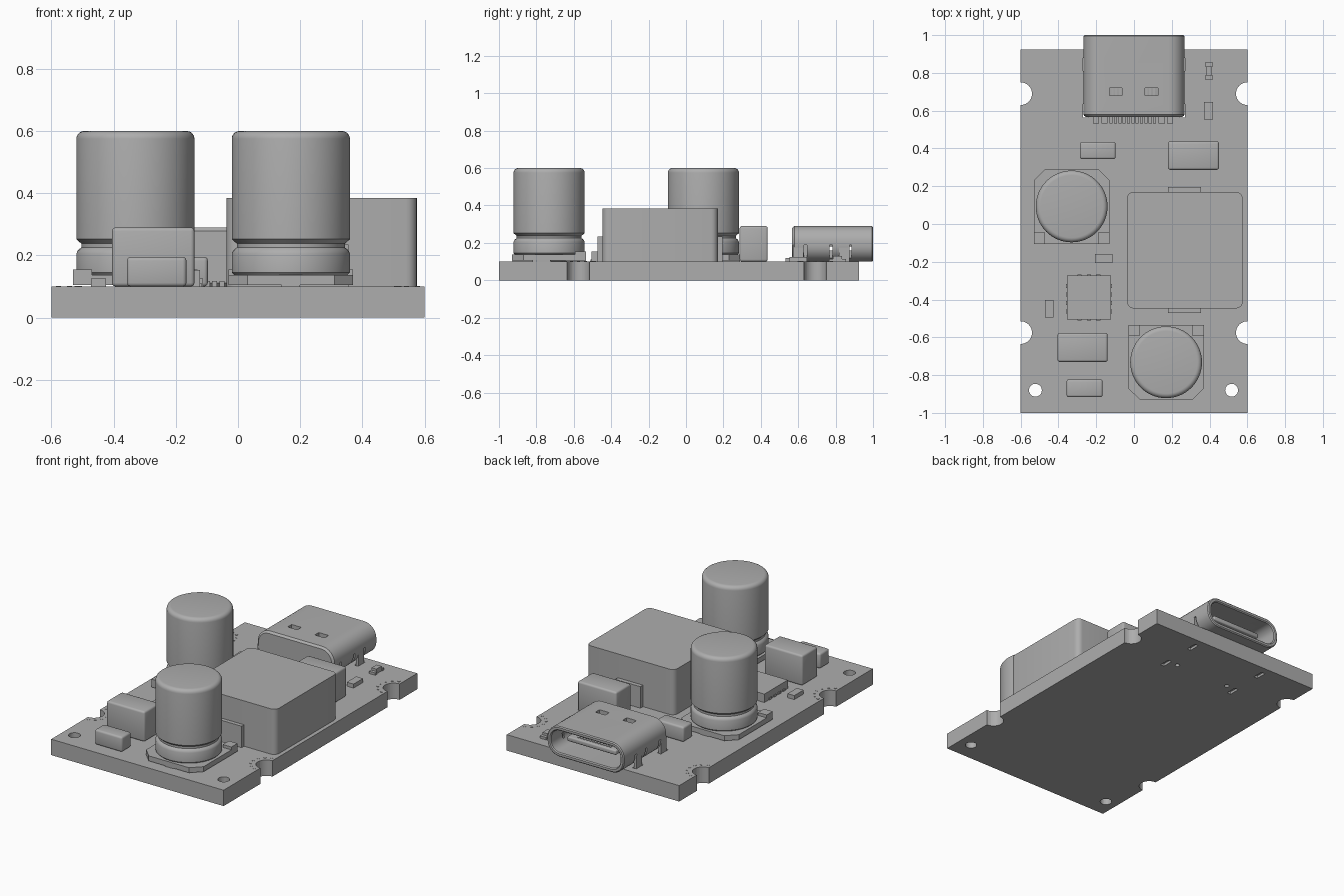
import bpy, bmesh, math
from mathutils import Matrix, Vector

cube = bpy.data.objects.get("Cube")
if cube:
    bpy.data.objects.remove(cube, do_unlink=True)

grey = bpy.data.materials.new("plain grey")
grey.use_nodes = True
COLOUR = (0.42, 0.42, 0.42, 1)
grey.diffuse_color = COLOUR
grey.node_tree.nodes["Principled BSDF"].inputs["Base Color"].default_value = COLOUR


def finish(bm, name, smooth=True):
    bmesh.ops.recalc_face_normals(bm, faces=bm.faces)
    mesh = bpy.data.meshes.new(name)
    bm.to_mesh(mesh)
    bm.free()
    mesh.materials.append(grey)
    obj = bpy.data.objects.new(name, mesh)
    bpy.context.collection.objects.link(obj)
    if smooth:
        shade(obj)
    return obj


def shade(obj):
    bpy.ops.object.select_all(action='DESELECT')
    obj.select_set(True)
    bpy.context.view_layer.objects.active = obj
    bpy.ops.object.shade_smooth_by_angle(angle=math.radians(35))


def add_box(bm, x0, x1, y0, y1, z0, z1):
    centre = Vector((x0 + x1, y0 + y1, z0 + z1)) / 2
    size = Matrix.Diagonal((x1 - x0, y1 - y0, z1 - z0, 1))
    return bmesh.ops.create_cube(bm, size=1, matrix=Matrix.Translation(centre) @ size)["verts"]


def add_disc(bm, x, y, r, z0, z1, sides=32):
    bmesh.ops.create_cone(bm, cap_ends=True, segments=sides, radius1=r, radius2=r,
                          depth=z1 - z0, matrix=Matrix.Translation((x, y, (z0 + z1) / 2)))


def box(name, *bounds, bevel=0.0, upright_only=False, segments=3):
    bm = bmesh.new()
    add_box(bm, *bounds)
    if bevel:
        edges = [e for e in bm.edges if not upright_only
                 or abs(e.verts[0].co.z - e.verts[1].co.z) > 0.01]
        bmesh.ops.bevel(bm, geom=edges, offset=bevel, segments=segments,
                        profile=0.5, affect='EDGES')
    return finish(bm, name)


def cut(obj, cutter_bm):
    """Subtract the cutter shapes, keep the result as plain mesh."""
    cutter = finish(cutter_bm, "cutter", False)
    cutter.hide_render = True
    mod = obj.modifiers.new("cut", 'BOOLEAN')
    mod.operation, mod.solver, mod.object = 'DIFFERENCE', 'EXACT', cutter
    bpy.context.view_layer.update()
    graph = bpy.context.evaluated_depsgraph_get()
    mesh = bpy.data.meshes.new_from_object(obj.evaluated_get(graph))
    obj.modifiers.clear()
    obj.data = mesh
    bpy.data.objects.remove(cutter, do_unlink=True)
    shade(obj)


TOP = 0.1
LEGS = [(side * 0.257, y) for side in (-1, 1) for y in (0.6, 0.845)]
NOTCHES = [(side * 0.6, y) for side in (-1, 1) for y in (0.69, -0.575)]
HOLES = [(-0.522, -0.88), (0.517, -0.88)]

# Circuit board with edge notches, mounting holes and connector slots
board = box("circuit_board", -0.6, 0.6, -1, 0.925, 0, TOP)
tool = bmesh.new()
for x, y in NOTCHES:
    add_disc(tool, x, y, 0.06, -0.1, 0.2, 40)
for x, y in HOLES:
    add_disc(tool, x, y, 0.034, -0.1, 0.2)
for x, y in LEGS:
    add_box(tool, x - 0.013, x + 0.013, y - 0.035, y + 0.035, -0.1, 0.2)
for x in (-0.19, 0.19):
    add_disc(tool, x, 0.625, 0.014, -0.1, 0.2, 16)
cut(board, tool)

# Small raised dots around each notch
bm = bmesh.new()
for x, y in NOTCHES:
    for i in range(7):
        a = math.radians(-75 + 25 * i)
        add_disc(bm, x - math.copysign(0.09 * math.cos(a), x), y + 0.09 * math.sin(a),
                 0.008, TOP, TOP + 0.002, 8)
finish(bm, "notch_dots")


# Electrolytic capacitors: turned can on a square base
def capacitor(name, cx, cy, chamfer_side):
    profile = [(0, 0.135), (0.18, 0.135), (0.19, 0.145), (0.19, 0.205), (0.185, 0.217),
               (0.174, 0.225), (0.174, 0.238), (0.19, 0.252), (0.19, 0.575)]
    for i in range(1, 6):
        a = math.radians(18 * i)
        profile.append((0.165 + 0.025 * math.cos(a), 0.575 + 0.025 * math.sin(a)))
    profile.append((0, 0.6))
    bm = bmesh.new()
    verts = [bm.verts.new((cx + r, cy, z)) for r, z in profile]
    edges = [bm.edges.new(pair) for pair in zip(verts, verts[1:])]
    bmesh.ops.spin(bm, geom=verts + edges, cent=(cx, cy, 0), axis=(0, 0, 1),
                   angle=math.tau, steps=64)
    bmesh.ops.remove_doubles(bm, verts=bm.verts, dist=0.0005)
    finish(bm, name + "_can")

    bm = bmesh.new()
    add_box(bm, cx - 0.2, cx + 0.2, cy - 0.198, cy + 0.198, 0.105, 0.137)
    corners = [e for e in bm.edges if abs(e.verts[0].co.z - e.verts[1].co.z) > 0.01
               and (e.verts[0].co.y - cy) * chamfer_side > 0]
    bmesh.ops.bevel(bm, geom=corners, offset=0.06, segments=1, affect='EDGES')
    # raised corner posts on the square side
    y = cy - chamfer_side * 0.168
    for x in (cx - 0.17, cx + 0.17):
        add_box(bm, x - 0.03, x + 0.03, y - 0.03, y + 0.03, 0.13, 0.155)
    # solder feet
    for s in (-1, 1):
        add_box(bm, cx - 0.03, cx + 0.03, cy + s * 0.14 - 0.055, cy + s * 0.14 + 0.055, TOP, 0.11)
    finish(bm, name + "_base", False)


capacitor("rear_capacitor", -0.33, 0.093, 1)
capacitor("front_capacitor", 0.17, -0.732, -1)

# Power inductor and its end terminals
box("inductor", -0.037, 0.575, -0.447, 0.17, TOP, 0.385, bevel=0.035, upright_only=True, segments=5)
box("inductor_rear_terminal", 0.18, 0.355, 0.16, 0.196, TOP, 0.235)
box("inductor_front_terminal", 0.18, 0.355, -0.472, -0.44, TOP, 0.235)

# Block components
for name, x0, x1, y0, y1, top in [
        ("large_rear_block", 0.18, 0.45, 0.287, 0.437, 0.29),
        ("large_front_block", -0.405, -0.14, -0.73, -0.577, 0.29),
        ("small_rear_block", -0.287, -0.097, 0.343, 0.435, 0.195),
        ("small_front_block", -0.357, -0.166, -0.917, -0.823, 0.195)]:
    box(name, x0, x1, y0, y1, TOP, top, bevel=0.012)

for name, x0, x1, y0, y1 in [
        ("centre_chip_resistor", -0.207, -0.113, -0.206, -0.16),
        ("side_chip_resistor", -0.472, -0.425, -0.495, -0.402),
        ("rear_chip_resistor", 0.37, 0.417, 0.553, 0.647)]:
    box(name, x0, x1, y0, y1, TOP, 0.125)

# Indicator lamp with end contacts
box("lamp_body", 0.38, 0.414, 0.785, 0.835, TOP, 0.13)
for name, y in (("lamp_front_contact", 0.765), ("lamp_rear_contact", 0.835)):
    box(name, 0.375, 0.419, y, y + 0.02, TOP, 0.115)

# Control chip with side contacts
box("control_chip", -0.355, -0.122, -0.505, -0.272, TOP, 0.153)
bm = bmesh.new()
for i in range(4):
    y = -0.475 + 0.045 * i
    add_box(bm, -0.36, -0.117, y, y + 0.022, TOP, 0.112)
for i in range(3):
    x = -0.3 + 0.05 * i
    add_box(bm, x, x + 0.022, -0.51, -0.267, TOP, 0.112)
finish(bm, "chip_contacts", False)


# Connector shell: nested rounded rings lofted along y
def ring(bm, y, inset):
    hw, hh, r = 0.267 - inset, 0.095 - inset, 0.085 - inset
    loop = []
    for k in range(4):
        sx, sz = (1, -1, -1, 1)[k], (1, 1, -1, -1)[k]
        for i in range(9):
            a = math.radians(90 * k + 11.25 * i)
            loop.append(bm.verts.new((sx * (hw - r) + r * math.cos(a), y,
                                      0.195 + sz * (hh - r) + r * math.sin(a))))
    return loop


bm = bmesh.new()
rings = [ring(bm, y, d) for y, d in
         [(0.567, 0.012), (0.579, 0), (0.994, 0), (1, 0.006), (1, 0.02), (0.994, 0.026), (0.66, 0.026)]]
for a, b in zip(rings, rings[1:]):
    for i in range(len(a)):
        j = (i + 1) % len(a)
        bm.faces.new((a[i], a[j], b[j], b[i]))
bm.faces.new(rings[0])
bm.faces.new(rings[-1])
shell = finish(bm, "connector_shell")

# Spring windows and side slits in the shell
tool = bmesh.new()
for x in (-0.097, 0.092):
    add_box(tool, x - 0.034, x + 0.034, 0.68, 0.72, 0.25, 0.32)
for s in (-1, 1):
    for y in (0.64, 0.775, 0.878):
        add_box(tool, min(s * 0.235, s * 0.3), max(s * 0.235, s * 0.3), y - 0.008, y + 0.008, 0.05, 0.19)
cut(shell, tool)

# Connector legs, tongue and solder pins
bm = bmesh.new()
for x, y in LEGS:
    add_box(bm, x - 0.009, x + 0.009, y - 0.028, y + 0.028, 0.012, 0.19)
finish(bm, "connector_legs", False)
box("connector_tongue", -0.17, 0.17, 0.65, 0.94, 0.18, 0.21, bevel=0.008)
bm = bmesh.new()
for i in range(12):
    x = -0.12 + 0.02 * i
    add_box(bm, x, x + 0.011, 0.66, 0.92, 0.209, 0.213)
finish(bm, "tongue_contacts", False)
bm = bmesh.new()
for i in range(-5, 6):
    add_box(bm, i * 0.023 - 0.014, i * 0.023 + 0.002, 0.532, 0.58, TOP, 0.118)
for x in (-0.2, -0.157, 0.147, 0.19):
    add_box(bm, x - 0.016, x + 0.016, 0.532, 0.58, TOP, 0.118)
finish(bm, "connector_pins", False)
